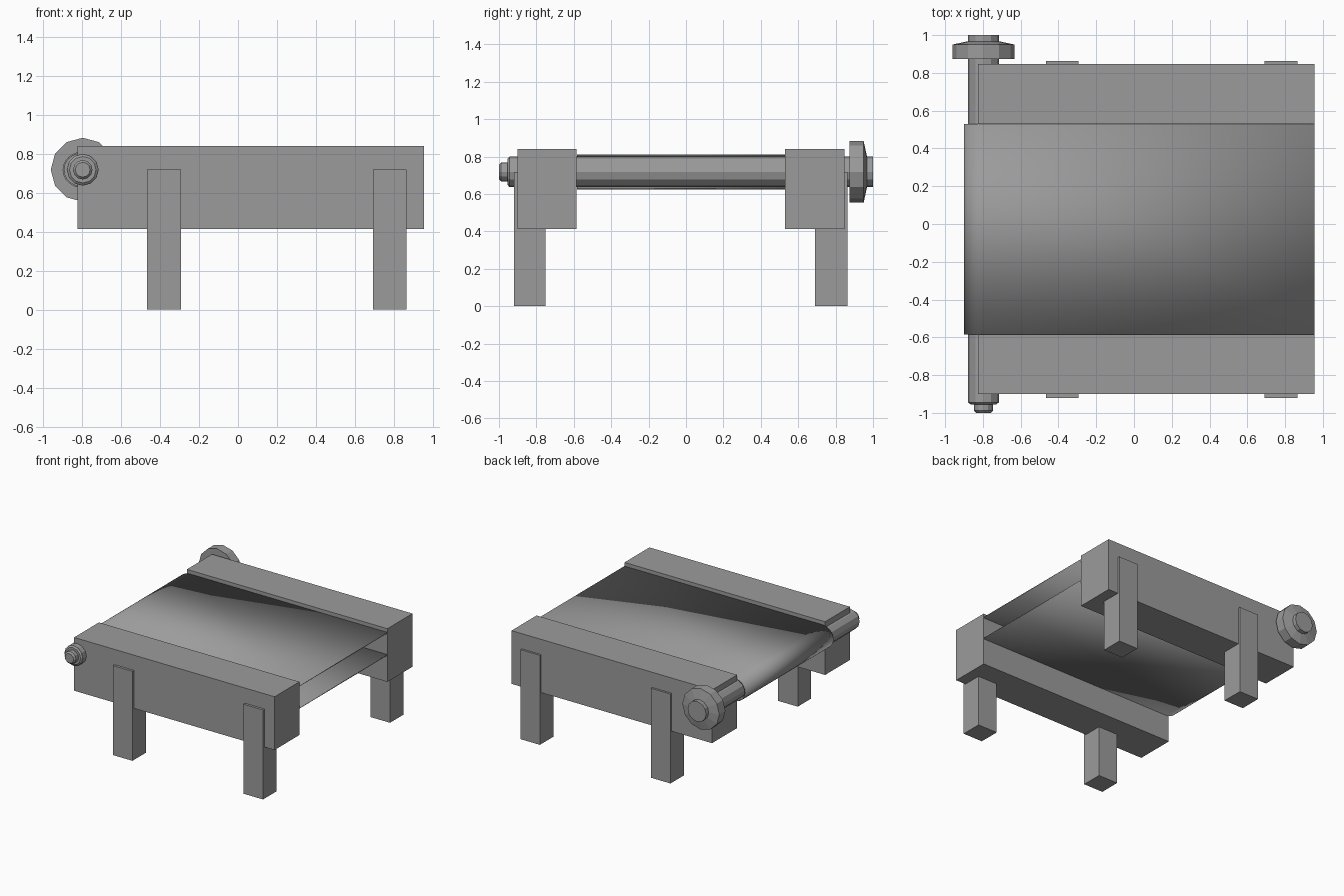
import bpy
import bmesh
from math import cos, sin, pi

cube = bpy.data.objects.get("Cube")
if cube:
    bpy.data.objects.remove(cube, do_unlink=True)

# One plain grey for the whole machine
grey = bpy.data.materials.new("plain_grey")
grey.use_nodes = True
colour = (0.33, 0.33, 0.33, 1)
grey.diffuse_color = colour
grey.node_tree.nodes["Principled BSDF"].inputs["Base Color"].default_value = colour

AXLE_X, AXLE_Z = -0.797, 0.718
RAIL_END = 0.955


def finish(name, bm):
    bmesh.ops.recalc_face_normals(bm, faces=bm.faces)
    mesh = bpy.data.meshes.new(name)
    bm.to_mesh(mesh)
    bm.free()
    mesh.materials.append(grey)
    obj = bpy.data.objects.new(name, mesh)
    bpy.context.collection.objects.link(obj)
    return obj


def box(name, low, high):
    bm = bmesh.new()
    bmesh.ops.create_cube(bm, size=1)
    for v in bm.verts:
        v.co = [(a + b) / 2 + c * (b - a) for a, b, c in zip(low, high, v.co)]
    return finish(name, bm)


def turned(name, profile, sides=12):
    """Solid turned about the axle line from (y, radius) pairs."""
    bm = bmesh.new()
    rings = []
    for y, r in profile:
        angles = [2 * pi * i / sides for i in range(sides)]
        rings.append([bm.verts.new((AXLE_X + r * cos(a), y, AXLE_Z + r * sin(a)))
                      for a in angles])
    for a, b in zip(rings, rings[1:]):
        for i in range(sides):
            j = (i + 1) % sides
            bm.faces.new((a[i], a[j], b[j], b[i]))
    bm.faces.new(rings[0])
    bm.faces.new(rings[-1])
    return finish(name, bm)


# Side rails and their legs
for side, inner, outer, leg_in, leg_out in (
        ("front", -0.585, -0.9, -0.75, -0.92),
        ("back", 0.53, 0.848, 0.69, 0.864)):
    ys = sorted((inner, outer))
    box(side + "_rail", (-0.825, ys[0], 0.413), (RAIL_END, ys[1], 0.84))
    ys = sorted((leg_in, leg_out))
    for end, x in (("right", -0.467), ("left", 0.692)):
        box(f"{side}_{end}_leg", (x, ys[0], 0), (x + 0.174, ys[1], 0.718))

# Roller shaft with its stepped front bearing
turned("roller_shaft", [(-0.945, 0.082), (1.0, 0.082)])
turned("shaft_collar", [(-0.944, 0.082), (-0.955, 0.068)])
turned("shaft_tip", [(-0.95, 0.05), (-0.988, 0.05), (-1.0, 0.038)])

# Hand wheel at the back
turned("drive_wheel", [(0.873, 0.164), (0.95, 0.164), (0.967, 0.085)])

# Belt wrapped round the roller, open at the far end
radius, steps = 0.093, 16
path = [(RAIL_END, AXLE_Z + radius)]
for i in range(steps + 1):
    a = pi / 2 + pi * i / steps
    path.append((AXLE_X + 0.103 * cos(a), AXLE_Z + radius * sin(a)))
path.append((RAIL_END, AXLE_Z - radius))
bm = bmesh.new()
rows = [[bm.verts.new((x, y, z)) for x, z in path] for y in (-0.584, 0.529)]
for i in range(len(path) - 1):
    bm.faces.new((rows[0][i], rows[0][i + 1], rows[1][i + 1], rows[1][i]))
belt = finish("belt", bm)
if belt.data.polygons[0].normal.z < 0:
    belt.data.flip_normals()
thick = belt.modifiers.new("thickness", 'SOLIDIFY')
thick.thickness = 0.008
thick.offset = -1
bpy.ops.object.select_all(action='DESELECT')
belt.select_set(True)
bpy.context.view_layer.objects.active = belt
bpy.ops.object.shade_smooth_by_angle()
